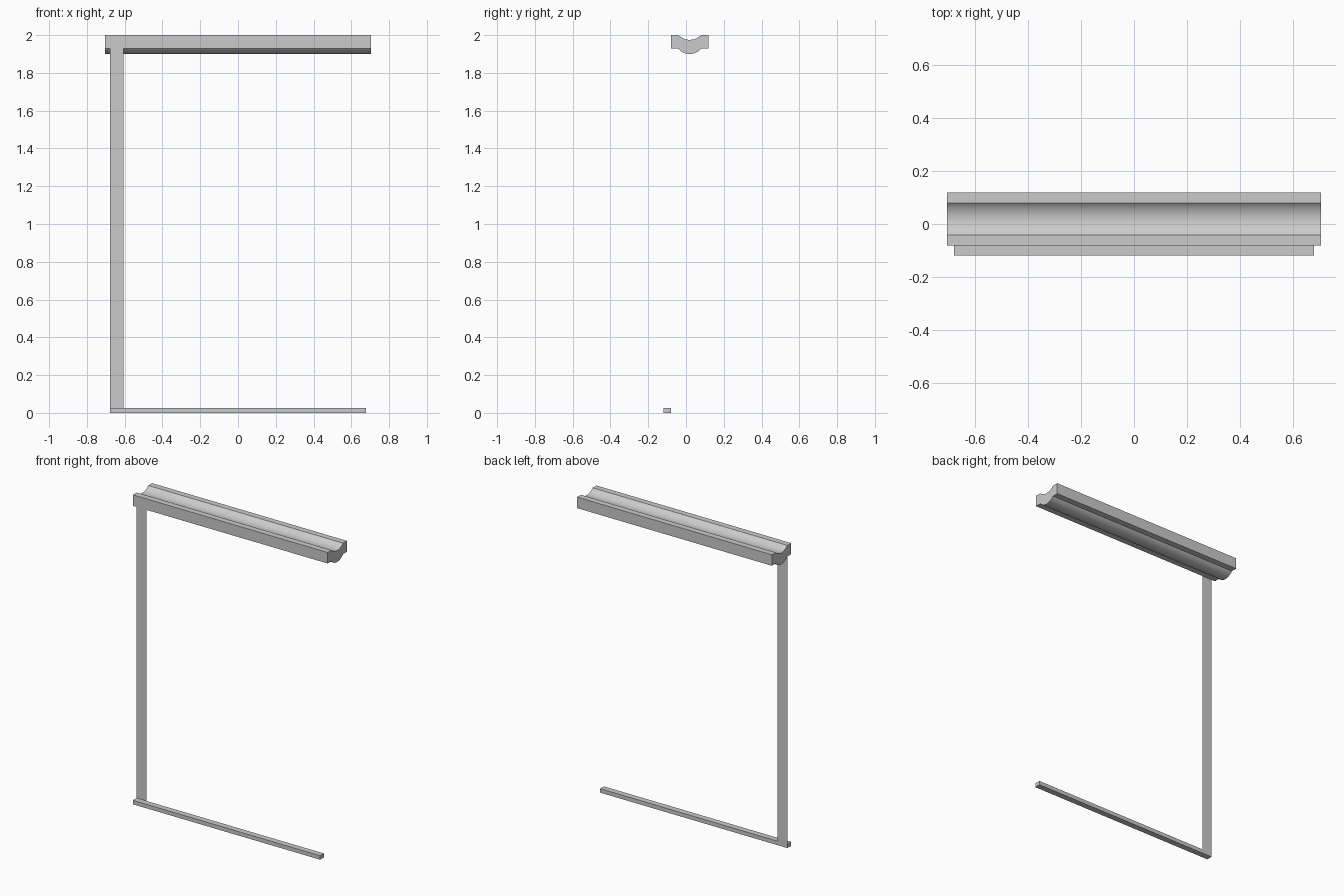
import bpy
import math

cube = bpy.data.objects.get("Cube")
if cube:
    bpy.data.objects.remove(cube, do_unlink=True)

grey = bpy.data.materials.new("light_grey")
grey.use_nodes = True
colour = (0.6, 0.6, 0.6, 1)
grey.diffuse_color = colour
grey.node_tree.nodes["Principled BSDF"].inputs["Base Color"].default_value = colour


def make_object(name, verts, faces):
    mesh = bpy.data.meshes.new(name)
    mesh.from_pydata(verts, [], faces)
    mesh.materials.append(grey)
    obj = bpy.data.objects.new(name, mesh)
    bpy.context.collection.objects.link(obj)
    return obj


def extrude_profile(name, profile, half_length):
    """Run a closed (y, z) outline along x, with capped ends."""
    n = len(profile)
    verts = [(x, y, z) for x in (-half_length, half_length) for y, z in profile]
    faces = [(i, (i + 1) % n, n + (i + 1) % n, n + i) for i in range(n)]
    faces += [tuple(reversed(range(n))), tuple(range(n, 2 * n))]
    return make_object(name, verts, faces)


def sagging_arc(centre, half_width, z, depth, steps=20):
    """Circular arc hanging below height z, in order of rising y."""
    radius = (half_width ** 2 + depth ** 2) / (2 * depth)
    spread = math.asin(half_width / radius)
    points = []
    for i in range(steps + 1):
        a = spread * (2 * i / steps - 1)
        points.append((centre + radius * math.sin(a),
                       z - depth + radius * (1 - math.cos(a))))
    return points


front, back = -0.08, 0.119
centre = (front + back) / 2
top, under = 2.0, 1.928

# Top rail: channel above, matching rounded bulge below
lower = [(front, under)] + sagging_arc(centre, 0.06, under, 0.028) + [(back, under)]
upper = [(front, top)] + sagging_arc(centre, 0.06, top, 0.025) + [(back, top)]
rail = extrude_profile("top_rail", lower + upper[::-1], 0.704)

# Slim bottom bar, just in front of the rail
bar_front, bar_top = -0.119, 0.026
extrude_profile("bottom_bar", [(bar_front, 0), (front, 0),
                               (front, bar_top), (bar_front, bar_top)], 0.677)

# Paper-thin vertical strip joining rail and bar
left, right = -0.677, -0.607
make_object("hanging_strip",
            [(left, front, 0), (right, front, 0),
             (right, front, under), (left, front, under)], [(0, 1, 2, 3)])

# Smooth the curves of the rail, keeping its corners crisp
bpy.ops.object.select_all(action='DESELECT')
rail.select_set(True)
bpy.context.view_layer.objects.active = rail
bpy.ops.object.shade_smooth_by_angle(angle=math.radians(30))
